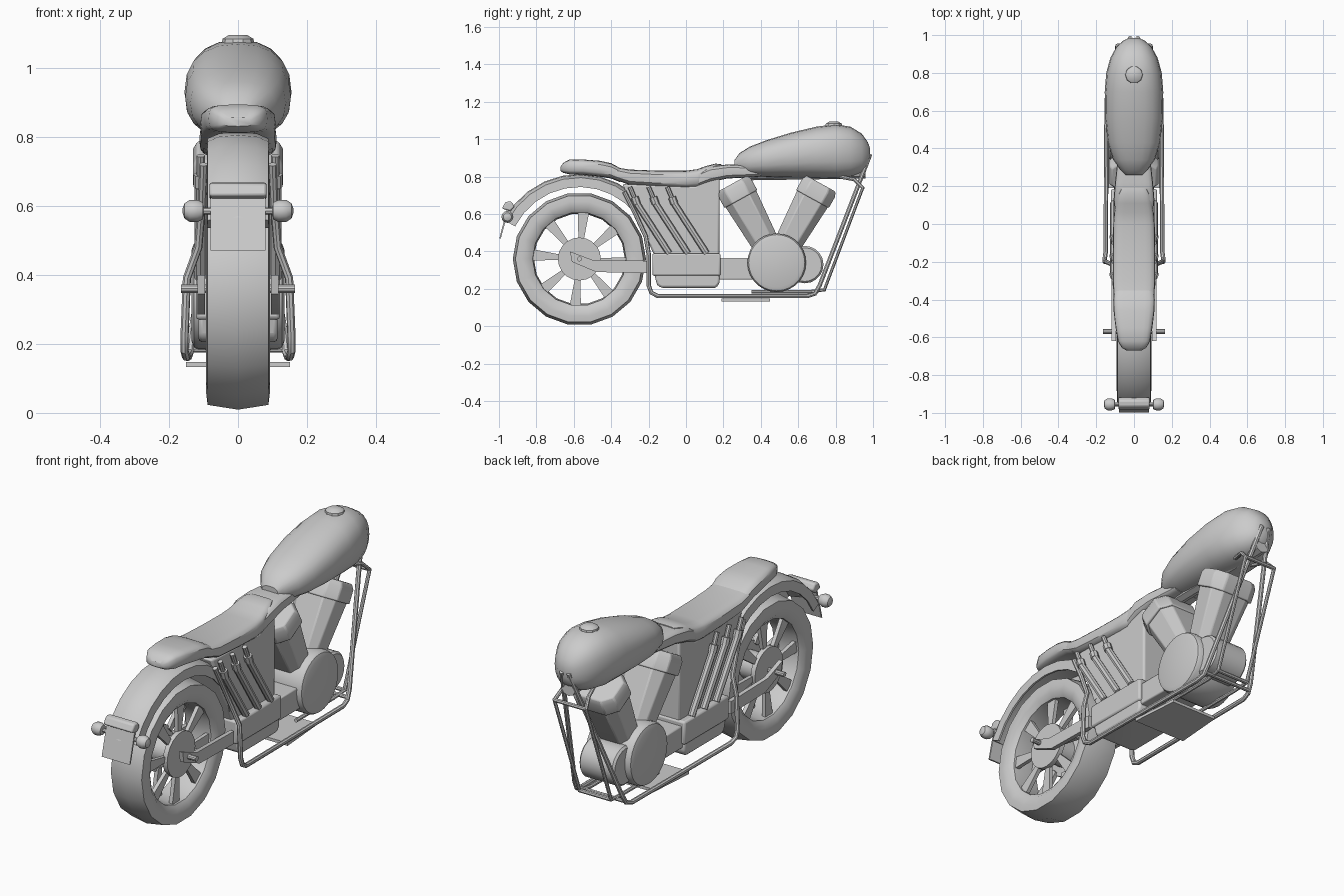
import bpy, bmesh
from math import sin, cos, pi, radians, copysign
from mathutils import Vector

if "Cube" in bpy.data.objects:
    bpy.data.objects.remove(bpy.data.objects["Cube"])

WY, WZ = -0.57, 0.36   # rear wheel centre


def make(name, verts, faces, mirror=False, bevel=0, segs=2):
    me = bpy.data.meshes.new(name)
    me.from_pydata(verts, [], faces)
    bm = bmesh.new()
    bm.from_mesh(me)
    bmesh.ops.recalc_face_normals(bm, faces=bm.faces)
    bm.to_mesh(me)
    bm.free()
    ob = bpy.data.objects.new(name, me)
    bpy.context.collection.objects.link(ob)
    if bevel:
        b = ob.modifiers.new("Bevel", 'BEVEL')
        b.width, b.segments = bevel, segs
    if mirror:
        ob.modifiers.new("Mirror", 'MIRROR')
    return ob


def loft(name, rings, cap=True, wrap=False, **kw):
    n, m = len(rings[0]), len(rings)
    verts = [v for r in rings for v in r]
    faces = [(i * n + j, i * n + (j + 1) % n, (i + 1) % m * n + (j + 1) % n, (i + 1) % m * n + j)
             for i in range(m if wrap else m - 1) for j in range(n)]
    if cap and not wrap:
        faces += [tuple(range(n)), tuple(range((m - 1) * n, m * n))]
    return make(name, verts, faces, **kw)


def prism(name, pts, x0, x1, **kw):
    """Side outline (y, z) extruded along x."""
    return loft(name, [[(x, y, z) for y, z in pts] for x in (x0, x1)], **kw)


def lathe(name, prof, cy, cz, n=24, ring=False, **kw):
    """Profile (x, r) turned around an axis along x."""
    rings = [[(x, cy + r * cos(2 * pi * k / n), cz + r * sin(2 * pi * k / n)) for k in range(n)]
             for x, r in prof]
    return loft(name, rings, wrap=ring, **kw)


def tube(name, pts, r, mirror=True, cyclic=False):
    cu = bpy.data.curves.new(name, 'CURVE')
    cu.dimensions = '3D'
    cu.bevel_depth, cu.bevel_resolution, cu.use_fill_caps = r, 2, True
    sp = cu.splines.new('POLY')
    sp.points.add(len(pts) - 1)
    for p, c in zip(sp.points, pts):
        p.co = (*c, 1)
    sp.use_cyclic_u = cyclic
    tmp = bpy.data.objects.new(name, cu)
    bpy.context.collection.objects.link(tmp)
    bpy.context.view_layer.objects.active = tmp
    bpy.ops.object.select_all(action='DESELECT')
    tmp.select_set(True)
    bpy.ops.object.convert(target='MESH')
    if mirror:
        bpy.context.object.modifiers.new("Mirror", 'MIRROR')


def oval(y, zb, zt, w, power, n=20):
    """Superellipse cross-section across x at station y."""
    f = lambda t: copysign(abs(t) ** power, t)
    return [(w * f(cos(a)), y, (zb + zt) / 2 + (zt - zb) / 2 * f(sin(a)))
            for a in (2 * pi * k / n for k in range(n))]


# Rear wheel
lathe("tyre", [(-.07, .25), (-.088, .275), (-.092, .31), (-.088, .342), (0, .356),
               (.088, .342), (.092, .31), (.088, .275), (.07, .25), (0, .243)],
      WY, WZ, 18, ring=True)
lathe("wheel_hub", [(-.075, .06), (-.075, .115), (-.05, .115), (-.045, .07),
                    (.045, .07), (.05, .115), (.075, .115), (.075, .06)], WY, WZ, 20)
lathe("axle", [(-.165, .013), (.165, .013)], WY, WZ, 10)
for k in range(8):
    a = radians(45 * k - 5)
    d, t = Vector((cos(a), sin(a))), Vector((-sin(a), cos(a)))
    c = Vector((WY, WZ))
    prism("spoke", [c + d * .1 - t * .014, c + d * .25 - t * .03,
                    c + d * .25 + t * .03, c + d * .1 + t * .014], .04, .06, mirror=True)

# Rear fender: arched U section
prof = [(-.09, .385), (-.088, .435), (-.055, .449), (0, .454), (.055, .449), (.088, .435),
        (.09, .385), (.08, .385), (.078, .428), (0, .444), (-.078, .428), (-.08, .385)]
loft("rear_fender", [[(x, WY + r * cos(a), WZ + r * sin(a)) for x, r in prof]
                     for a in (radians(153 - 141 * i / 11) for i in range(12))])

# Tail lamp, plate and indicators
prism("tail_lamp", [(-.985, .63), (-.965, .665), (-.935, .668), (-.915, .64), (-.94, .615)],
      -.083, .083, bevel=.008)
prism("rear_plate", [(-.955, .635), (-.945, .635), (-.99, .47), (-.998, .47)], -.08, .08)
lathe("indicator", [(.1, .012), (.102, .025), (.118, .032), (.14, .032), (.155, .022), (.16, .008)],
      -.955, .585, 12, mirror=True)
lathe("indicator_bar", [(-.11, .01), (.11, .01)], -.955, .585, 8)

# Seats
loft("passenger_seat", [oval(*s, .55) for s in [
    (-.67, .83, .855, .04), (-.655, .82, .875, .065), (-.62, .812, .893, .085), (-.55, .81, .892, .097),
    (-.46, .80, .885, .108), (-.4, .79, .872, .11), (-.35, .77, .845, .105)]])
loft("rider_seat", [oval(*s, .55) for s in [
    (-.43, .80, .86, .095), (-.38, .785, .85, .108), (-.3, .755, .838, .112), (-.15, .745, .832, .112),
    (.0, .738, .832, .11), (.06, .74, .84, .105), (.11, .775, .858, .095), (.16, .825, .87, .08),
    (.19, .85, .866, .065)]])

# Tank with filler cap
loft("fuel_tank", [oval(*s, .85) for s in [
    (.26, .84, .89, .045), (.285, .82, .925, .07), (.34, .805, .96, .11), (.43, .797, .995, .138),
    (.56, .793, 1.035, .153), (.7, .79, 1.068, .155), (.8, .787, 1.08, .147), (.88, .797, 1.067, .125),
    (.94, .82, 1.03, .092), (.972, .855, .985, .055), (.985, .89, .95, .025)]])
cap = [oval(.79, 0, 0, .1, 1)]
loft("filler_cap", [[(r * cos(k * pi / 5), .79 + r * sin(k * pi / 5), z) for k in range(10)]
                    for r, z in [(.047, 1.07), (.045, 1.083), (.025, 1.095)]])

# Central body and neck between seat and tank
prism("side_body", [(-.34, .76), (.05, .75), (.14, .845), (.18, .855), (.178, .38), (-.17, .38)],
      -.088, .088, bevel=.01)
loft("frame_neck", [oval(*s, .5) for s in [
    (.05, .74, .82, .1), (.13, .77, .855, .108), (.22, .79, .865, .1), (.4, .80, .86, .08)]])
tube("backbone", [(0, .3, .82), (0, .96, .83)], .04, mirror=False)

# Three strut rods on each side
for k in range(3):
    o = .1 * k
    top, mid, low = [(.108, y + o, z) for y, z in [(-.3, .745), (-.262, .655), (-.09, .39)]]
    tube("strut_rod", [top, mid], .012)
    tube("strut_sleeve", [mid, low], .018)
    tube("strut_collar", [(.108, -.275 + o, .69), (.108, -.262 + o, .655)], .021)

# Swing arm, gearbox and oil pan
prism("swing_arm", [(-.62, .40), (-.5, .355), (-.2, .35), (-.2, .285), (-.48, .29), (-.61, .345)],
      .096, .118, mirror=True)
prism("gearbox", [(-.18, .27), (-.18, .39), (.185, .39), (.185, .27)], -.122, .122, bevel=.01)
prism("oil_pan", [(-.17, .28), (-.155, .22), (-.13, .205), (.16, .205), (.18, .23), (.18, .28)],
      -.115, .115, bevel=.012)
prism("drive_cover", [(.17, .25), (.17, .365), (.4, .365), (.4, .25)], -.105, .105, bevel=.006)

# Engine case
lathe("engine_case", [(-.135, .13), (-.128, .15), (-.115, .157), (.115, .157), (.128, .15), (.135, .13)],
      .485, .34, 28)
lathe("timing_case", [(-.1, .09), (-.09, .1), (.09, .1), (.1, .09)], .635, .33, 20)


# V-twin cylinders
def block(name, side, stations, bevel):
    ax = Vector((0, side * .483, .875))
    t = Vector((0, .875, -side * .483))
    base = Vector((0, .485 + side * .075, .47))
    rings = []
    for h, w, d in stations:
        c = base + ax * h
        q = [(1, .55), (.6, 1), (-.6, 1), (-1, .55), (-1, -.55), (-.6, -1), (.6, -1), (1, -.55)]
        rings.append([c + Vector((u * w, 0, 0)) + t * (v * d) for u, v in q])
    loft(name, rings, bevel=bevel)


for side, tag in ((-1, "rear"), (1, "front")):
    block(tag + "_cylinder", side, [(-.06, .085, .07), (0, .09, .076), (.25, .118, .094)], .005)
    block(tag + "_cylinder_head", side, [(.24, .13, .1), (.31, .13, .1), (.335, .118, .088)], .006)

# Lower frame rails rising to the steering neck
tube("frame_rail", [(.1, -.33, .72), (.105, -.27, .6), (.115, -.215, .48), (.148, -.2, .39), (.155, -.2, .22),
                    (.155, -.185, .18), (.15, -.15, .162), (.145, .65, .162), (.14, .69, .175),
                    (.135, .715, .22), (.02, .985, .92)], .012)
# Front guard loop
tube("front_guard", [(.05, .82, .80), (.075, .9, .785), (.09, .945, .74), (.09, .74, .195), (.085, .66, .185),
                     (.085, .35, .185)], .01)
for n, y, z in (("guard_top_bar", .945, .74), ("guard_low_bar", .74, .195)):
    tube(n, [(-.09, y, z), (.09, y, z)], .01, mirror=False)
tube("rail_cross_bar", [(-.135, .7, .185), (.135, .7, .185)], .01, mirror=False)
# Skid plate
make("skid_plate", [(x, y, z) for z in (.133, .148) for x, y in
                    [(-.15, .19), (.15, .19), (.13, .45), (-.13, .45)]],
     [(0, 1, 2, 3), (4, 5, 6, 7), (0, 1, 5, 4), (1, 2, 6, 5), (2, 3, 7, 6), (3, 0, 4, 7)])

# Smooth shading with sharp edges kept
bpy.ops.object.select_all(action='SELECT')
bpy.context.view_layer.objects.active = bpy.data.objects["fuel_tank"]
bpy.ops.object.shade_smooth_by_angle(angle=radians(35))
